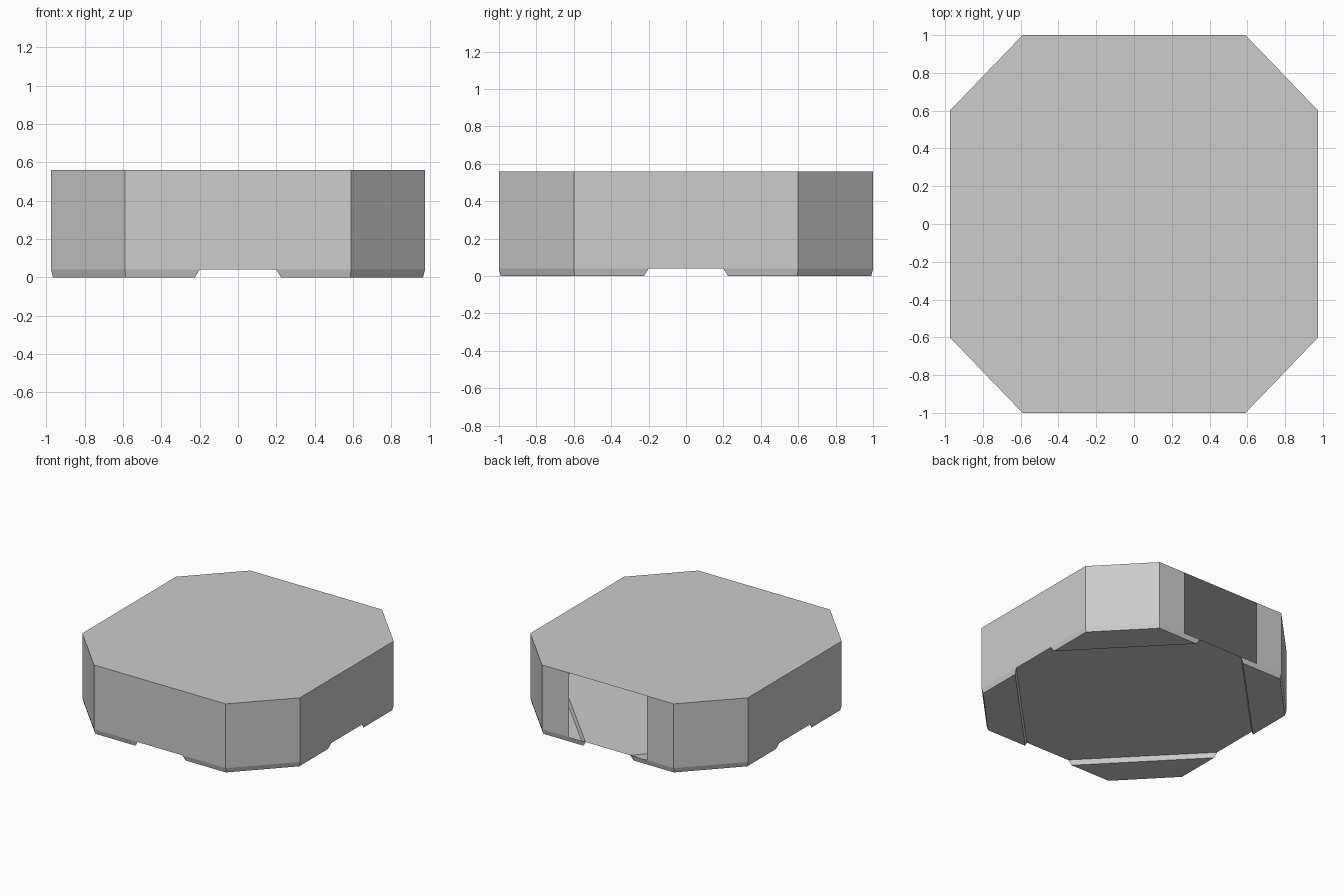
import bpy
import bmesh
from mathutils import Vector

cube = bpy.data.objects.get("Cube")
if cube:
    bpy.data.objects.remove(cube, do_unlink=True)

HALF_X, HALF_Y = 0.975, 1.0      # outer half sizes
CUT_X, CUT_Y = 0.59, 0.6         # where the corner chamfers start
FOOT, TOP = 0.04, 0.56           # foot height and overall height
NOTCH, DOOR = 0.2, 0.35          # half widths of foot gap and back opening

grey = bpy.data.materials.new("light grey")
grey.use_nodes = True
grey.diffuse_color = (0.604, 0.604, 0.604, 1)
grey.node_tree.nodes["Principled BSDF"].inputs["Base Color"].default_value = grey.diffuse_color


def make_shell(name, polygons, centre):
    """Build a thin sheet object whose faces all point away from centre."""
    bm = bmesh.new()
    for points in polygons:
        bm.faces.new([bm.verts.new(p) for p in points])
    bmesh.ops.remove_doubles(bm, verts=bm.verts, dist=0.0005)
    bm.normal_update()
    for face in bm.faces:
        if face.normal.dot(face.calc_center_median() - Vector(centre)) < 0:
            face.normal_flip()
    mesh = bpy.data.meshes.new(name)
    bm.to_mesh(mesh)
    bm.free()
    mesh.materials.append(grey)
    obj = bpy.data.objects.new(name, mesh)
    bpy.context.collection.objects.link(obj)


def ring(quarter):
    """Mirror a quarter outline (back edge to side edge) into a full loop."""
    a = [(x, y) for x, y in quarter]
    b = [(x, -y) for x, y in reversed(quarter)]
    return a + b + [(-x, -y) for x, y in a] + [(-x, -y) for x, y in b]


def at(points, z):
    return [(x, y, z) for x, y in points]


def bands(low, high):
    """Quads joining two matching closed loops."""
    n = len(low)
    return [[low[i], low[(i + 1) % n], high[(i + 1) % n], high[i]] for i in range(n)]


octagon = ring([(CUT_X, HALF_Y), (HALF_X, CUT_Y)])
middle = (0, 0, TOP / 2)

# Flat lid
make_shell("lid", [at(octagon, TOP)], middle)

# Side walls, with the back one replaced by two panels around an opening
walls = bands(at(octagon, FOOT), at(octagon, TOP))
walls = [w for w in walls if not all(p[1] > HALF_Y - 0.001 for p in w)]
for s in (-1, 1):
    walls.append([(s * x, HALF_Y, z) for x, z in
                  ((DOOR, FOOT), (CUT_X, FOOT), (CUT_X, TOP), (DOOR, TOP))])
make_shell("walls", walls, middle)

# Floor between the hollow feet
make_shell("floor", [at(ring([(NOTCH, HALF_Y), (HALF_X, NOTCH)]), FOOT)], middle)

# Four hollow corner feet with tapered sides
upper = [(NOTCH, HALF_Y), (CUT_X, HALF_Y), (HALF_X, CUT_Y), (HALF_X, NOTCH)]
lower = [(0.225, 0.99), (0.585, 0.99), (0.965, 0.595), (0.965, 0.225)]
for side, sx in (("left", 1), ("right", -1)):
    for end, sy in (("front", -1), ("back", 1)):
        high = [(sx * x, sy * y, FOOT) for x, y in upper]
        low = [(sx * x, sy * y, 0) for x, y in lower]
        make_shell(f"{end}_{side}_foot", bands(low, high) + [low],
                   (sx * 0.68, sy * 0.7, FOOT / 2))
